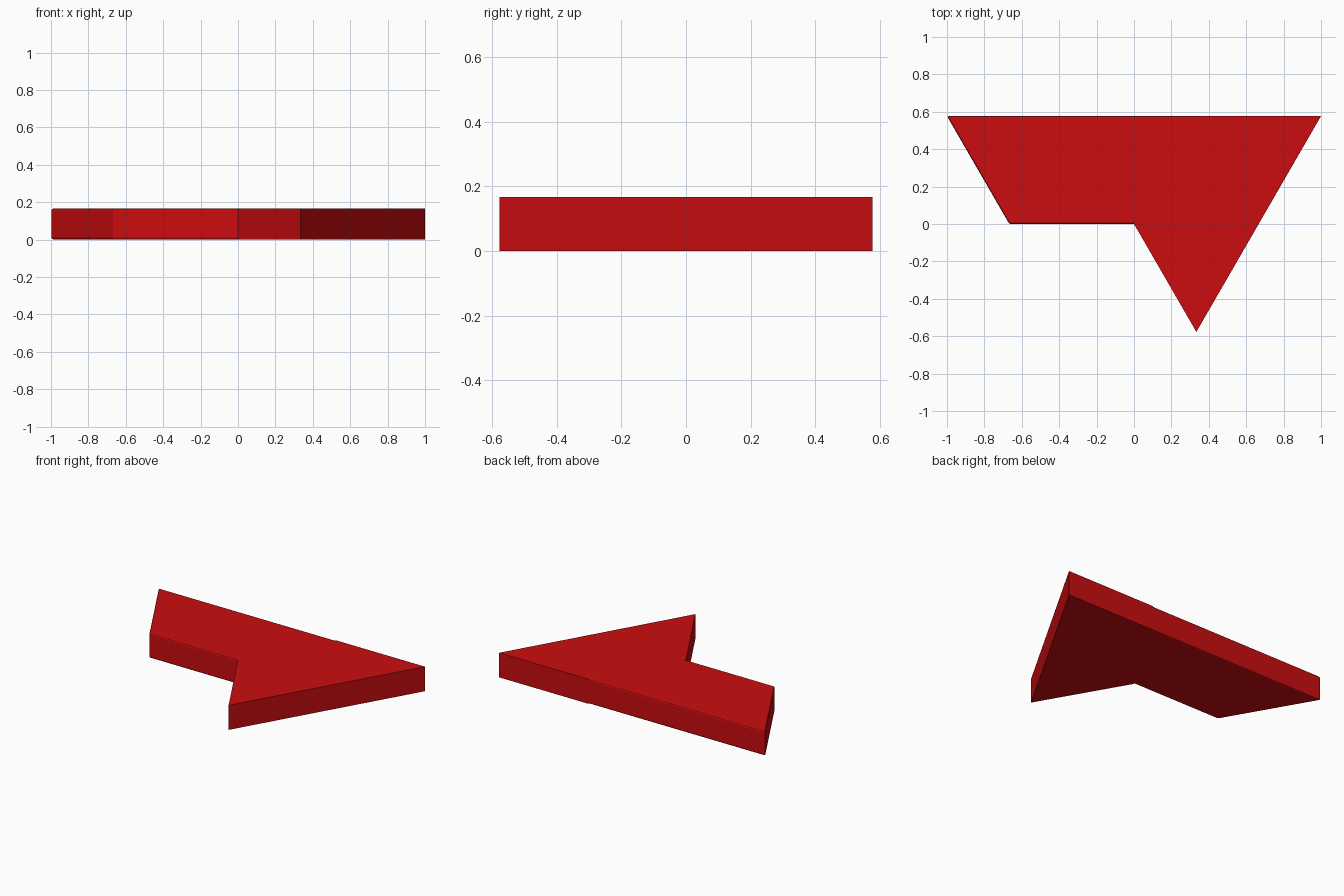
import bpy, bmesh

if "Cube" in bpy.data.objects:
    bpy.data.objects.remove(bpy.data.objects["Cube"])

HEIGHT = 0.167
Y = 0.577

red = bpy.data.materials.new("red")
red.diffuse_color = (0.6, 0.004, 0.005, 1)
red.use_nodes = True
red.node_tree.nodes["Principled BSDF"].inputs["Base Color"].default_value = red.diffuse_color


def plate(name, outline, bevel=0.0, joint=()):
    """Extrude a flat outline upward; optionally bevel all edges away from the joint."""
    bm = bmesh.new()
    base = bm.faces.new([bm.verts.new((x, y, 0)) for x, y in outline])
    top = bmesh.ops.extrude_face_region(bm, geom=[base])["geom"]
    bmesh.ops.translate(bm, vec=(0, 0, HEIGHT),
                        verts=[g for g in top if isinstance(g, bmesh.types.BMVert)])
    bmesh.ops.recalc_face_normals(bm, faces=bm.faces)
    if bevel:
        def at_joint(v):
            return any(abs(v.co.x - x) + abs(v.co.y - y) < 1e-4 for x, y in joint)
        edges = [e for e in bm.edges if not all(at_joint(v) for v in e.verts)]
        bmesh.ops.bevel(bm, geom=edges, offset=bevel, offset_type='OFFSET',
                        segments=2, profile=0.5, affect='EDGES')
    mesh = bpy.data.meshes.new(name)
    bm.to_mesh(mesh)
    bm.free()
    mesh.materials.append(red)
    obj = bpy.data.objects.new(name, mesh)
    bpy.context.collection.objects.link(obj)
    return obj


# Mitred joint shared by both arms
joint = [(0, 0), (1 / 3, Y)]

# Long slanted arm with softened edges
plate("left_arm", [(-1, Y), (-2 / 3, 0), *joint], bevel=0.01, joint=joint)

# Sharp-edged pointed arm
plate("right_arm", [(0, 0), (1 / 3, -Y), (1, Y), (1 / 3, Y)])
